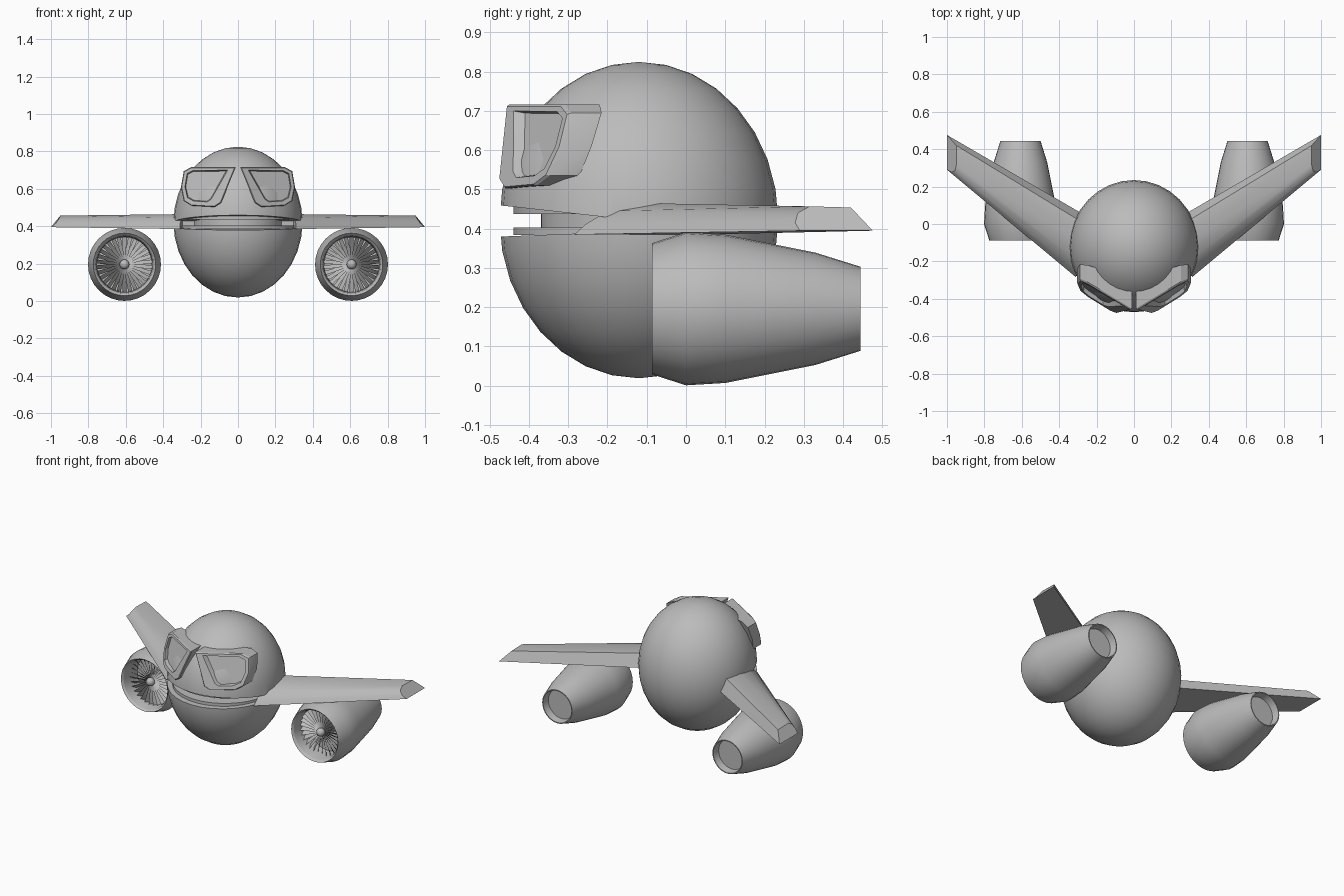
import bpy, bmesh, math
from mathutils import Vector, Matrix

if "Cube" in bpy.data.objects:
    bpy.data.objects.remove(bpy.data.objects["Cube"])

grey = bpy.data.materials.new("plain_grey")
grey.diffuse_color = (0.5, 0.5, 0.5, 1)
grey.use_nodes = True
grey.node_tree.nodes["Principled BSDF"].inputs["Base Color"].default_value = grey.diffuse_color


def finish(name, bm, mirror=False, angle=35):
    """Turn a bmesh into a named, smoothed object; optionally mirrored in x."""
    bmesh.ops.remove_doubles(bm, verts=bm.verts, dist=1e-5)
    bmesh.ops.recalc_face_normals(bm, faces=bm.faces)
    me = bpy.data.meshes.new(name)
    bm.to_mesh(me)
    bm.free()
    me.materials.append(grey)
    ob = bpy.data.objects.new(name, me)
    bpy.context.collection.objects.link(ob)
    if mirror:
        m = ob.modifiers.new("mirror", 'MIRROR')
        m.use_mirror_merge = False
    smooth(ob, angle)
    return ob


def smooth(ob, angle):
    bpy.ops.object.select_all(action='DESELECT')
    ob.select_set(True)
    bpy.context.view_layer.objects.active = ob
    bpy.ops.object.shade_smooth_by_angle(angle=math.radians(angle))


def loft(bm, loops, cap_start=False, cap_end=False):
    """Join closed loops of equal length with quads."""
    rings = [[bm.verts.new(p) for p in loop] for loop in loops]
    n = len(rings[0])
    for a, b in zip(rings, rings[1:]):
        for i in range(n):
            bm.faces.new((a[i], a[(i + 1) % n], b[(i + 1) % n], b[i]))
    if cap_start:
        bm.faces.new(rings[0])
    if cap_end:
        bm.faces.new(rings[-1])


# body: an egg with a wedge-shaped mouth slot cut into the front
CY, CZ = -0.12, 0.422
bm = bmesh.new()
bmesh.ops.create_uvsphere(bm, u_segments=32, v_segments=16, radius=1,
                          matrix=Matrix.Translation((0, CY, CZ)) @ Matrix.Diagonal((0.345, 0.355, 0.403, 1)))
body = finish("body", bm)

slot = [(-0.55, 0.468), (-0.19, 0.428), (-0.19, 0.391), (-0.55, 0.377)]
bm = bmesh.new()
loft(bm, [[(x, y, z) for y, z in slot] for x in (-0.6, 0.6)], True, True)
cutter = finish("mouth_cutter", bm)
cutter.hide_render = True
cut = body.modifiers.new("mouth", 'BOOLEAN')
cut.operation, cut.solver, cut.object = 'DIFFERENCE', 'EXACT', cutter
bpy.context.view_layer.objects.active = body
bpy.ops.object.modifier_apply(modifier=cut.name)
bpy.data.objects.remove(cutter)
smooth(body, 35)


# mouth lining and two tooth bands
def mouth_disc(name, ry, z0, z1):
    rx = ry * 0.345 / 0.355
    ring = [(rx * math.cos(t * math.tau / 48), CY + ry * math.sin(t * math.tau / 48)) for t in range(48)]
    bm = bmesh.new()
    loft(bm, [[(x, y, z) for x, y in ring] for z in (z0, z1)], True, True)
    finish(name, bm)


mouth_disc("mouth_lining", 0.25, 0.37, 0.47)
mouth_disc("upper_teeth", 0.32, 0.437, 0.456)
mouth_disc("lower_teeth", 0.32, 0.384, 0.403)

# wings: flat underside, rounded leading edge, bevelled tip
root = [(0.31, -0.285, 0.385), (0.31, -0.255, 0.412), (0.30, -0.20, 0.445),
        (0.28, -0.10, 0.465), (0.27, 0.005, 0.462), (0.25, 0.04, 0.385)]
tip = [(1.0, 0.29, 0.395), (0.975, 0.278, 0.415), (0.957, 0.285, 0.44),
       (0.95, 0.315, 0.457), (0.95, 0.42, 0.454), (1.0, 0.476, 0.395)]
bm = bmesh.new()
loft(bm, [root, tip], True, True)
finish("wings", bm, mirror=True)

# engines: turned shell with intake and exhaust recess
EX, EZ, SEG = 0.607, 0.196, 32
profile = [(0.05, 0.0), (0.05, 0.146), (-0.04, 0.149), (-0.075, 0.156), (-0.087, 0.167),
           (0.0, 0.195), (0.1, 0.189), (0.33, 0.143), (0.445, 0.107),
           (0.445, 0.101), (0.40, 0.094), (0.40, 0.0)]
bm = bmesh.new()
loft(bm, [[(EX + r * math.cos(a), y, EZ + r * math.sin(a))
           for a in (i * math.tau / SEG for i in range(SEG))] for y, r in profile])
bmesh.ops.dissolve_degenerate(bm, edges=bm.edges, dist=1e-6)
finish("engine_shells", bm, mirror=True, angle=25)

# fan blades: twisted strips round the hub
bm = bmesh.new()
for k in range(30):
    rot = Matrix.Translation((EX, 0, EZ)) @ Matrix.Rotation(k * math.tau / 30, 4, 'Y')
    rows = []
    for r, w, pitch in ((0.015, 0.006, 25), (0.08, 0.013, 45), (0.147, 0.02, 58)):
        p = math.radians(pitch)
        d = Vector((w * math.cos(p), w * math.sin(p), 0))
        c = Vector((0, -0.01, r))
        rows.append([bm.verts.new(rot @ (c - d)), bm.verts.new(rot @ (c + d))])
    for a, b in zip(rows, rows[1:]):
        bm.faces.new((a[0], a[1], b[1], b[0]))
finish("fan_blades", bm, mirror=True)

# fan hubs
bm = bmesh.new()
bmesh.ops.create_uvsphere(bm, u_segments=16, v_segments=10, radius=0.026,
                          matrix=Matrix.Translation((EX, -0.025, EZ)))
finish("fan_hubs", bm, mirror=True)

# goggles: swept-back frames with recessed lenses, (x, z) outlines
outer = [(0.012, 0.716), (0.25, 0.716), (0.29, 0.695), (0.305, 0.61),
         (0.29, 0.535), (0.25, 0.51), (0.125, 0.503), (0.09, 0.525)]
window = [(0.055, 0.70), (0.24, 0.698), (0.272, 0.682), (0.284, 0.61),
          (0.27, 0.553), (0.238, 0.535), (0.165, 0.53), (0.143, 0.545)]


def face_y(x, z):
    return -0.475 + 0.6 * (x - 0.1) + 0.35 * (z - 0.52)


def shrink(loop, f):
    cx = sum(p[0] for p in loop) / len(loop)
    cz = sum(p[1] for p in loop) / len(loop)
    return [(cx + (x - cx) * f, cz + (z - cz) * f) for x, z in loop]


def at(loop, depth):
    return [(x, face_y(x, z) + depth, z) for x, z in loop]


back = [(x, face_y(x, z) + 0.08 + 0.3 * (0.305 - x), z) for x, z in outer]
bm = bmesh.new()
loft(bm, [back, at(outer, 0.008), at(shrink(outer, 0.96), 0.0), at(window, 0.0),
          at(shrink(window, 0.94), 0.025)], True, True)
finish("goggles", bm, mirror=True, angle=25)
